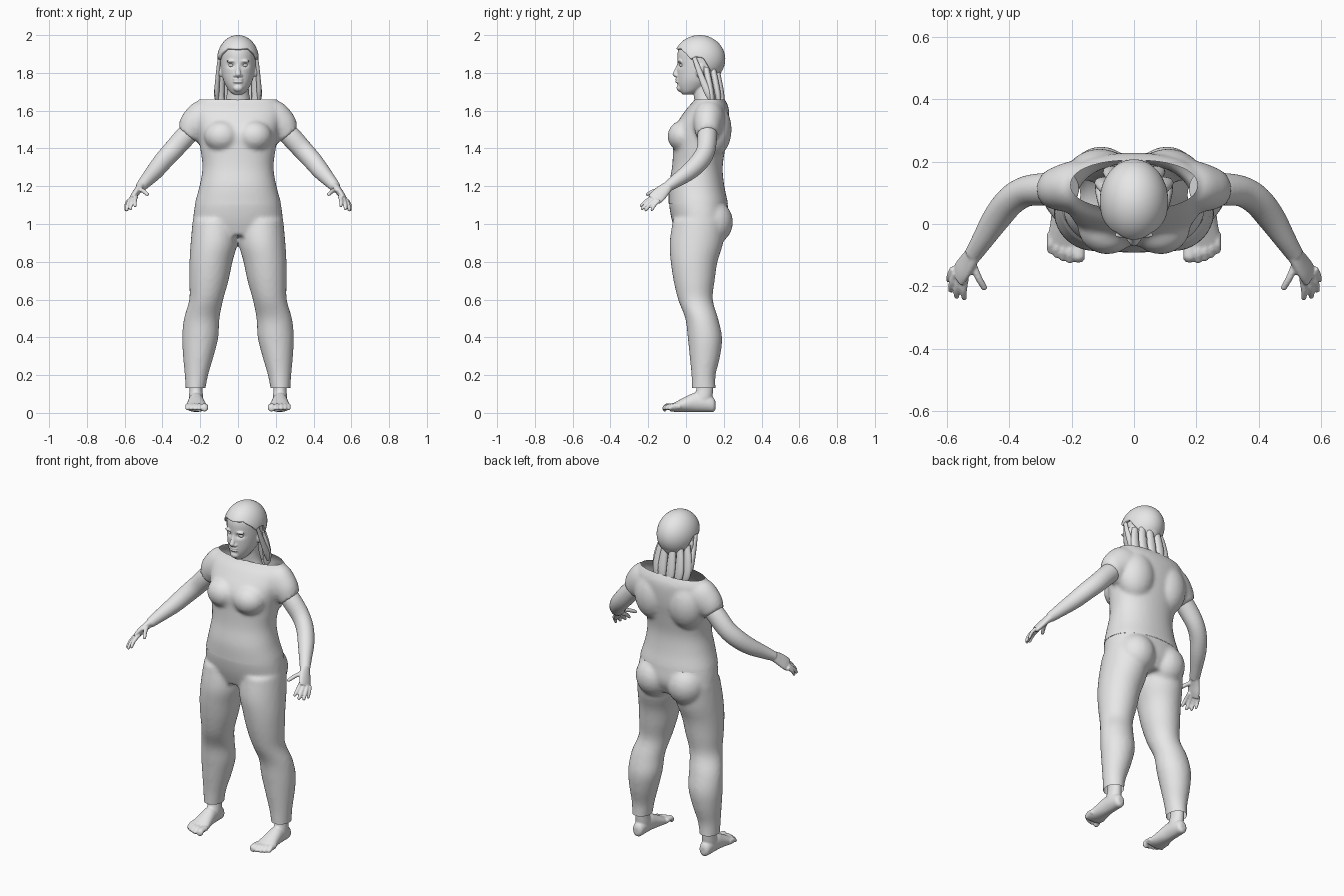
import bpy, bmesh, math
from mathutils import Vector, Matrix

grey = bpy.data.materials.new("plain grey")
grey.diffuse_color = (0.8, 0.8, 0.8, 1)
X, Y, Z = Vector((1, 0, 0)), Vector((0, 1, 0)), Vector((0, 0, 1))
SIDES = (1, -1)


def spline(secs, steps):
    """Smooth interpolation through the given sections."""
    pts = [Vector(s) for s in secs]
    out = []
    for i in range(len(pts) - 1):
        b, c = pts[i], pts[i + 1]
        a = pts[i - 1] if i else b * 2 - c
        d = pts[i + 2] if i + 2 < len(pts) else c * 2 - b
        for k in range(steps):
            t = k / steps
            out.append(0.5 * (b * 2 + (c - a) * t + (a * 2 - b * 5 + c * 4 - d) * t * t
                              + (b * 3 - a - c * 3 + d) * t ** 3))
    return out + [pts[-1]]


def loft(bm, secs, axes=None, ref=Z, side=1, n=28, steps=4, power=2.0):
    """Sections are x, y, z and two radii; rings follow the path unless axes are fixed."""
    secs = spline(secs, steps)
    rings = []
    for i, s in enumerate(secs):
        c = Vector(s[:3])
        if axes:
            u, v = axes
        else:
            t = Vector(secs[min(i + 1, len(secs) - 1)][:3]) - Vector(secs[max(i - 1, 0)][:3])
            u = t.cross(ref).normalized()
            v = u.cross(t).normalized()
        ring = []
        for k in range(n):
            a = math.tau * k / n
            ca, sa = math.cos(a), math.sin(a)
            e = 2 / power
            p = c + u * (s[3] * math.copysign(abs(ca) ** e, ca)) + v * (s[4] * math.copysign(abs(sa) ** e, sa))
            ring.append(bm.verts.new((p.x * side, p.y, p.z)))
        rings.append(ring)
    faces = [bm.faces.new((a[k], a[(k + 1) % n], b[(k + 1) % n], b[k]))
             for a, b in zip(rings, rings[1:]) for k in range(n)]
    faces += [bm.faces.new(rings[0][::-1]), bm.faces.new(rings[-1])]
    bmesh.ops.recalc_face_normals(bm, faces=faces)


def ball(bm, centre, radii, tilt=0):
    m = Matrix.Translation(centre) @ Matrix.Rotation(tilt, 4, 'X') @ Matrix.Diagonal((*radii, 1))
    bmesh.ops.create_uvsphere(bm, u_segments=24, v_segments=14, radius=1, matrix=m)


def finish(name, bm, voxel=0, smooth=0, cuts=(), sculpt=None):
    """Optionally fuse the pieces, soften them, and trim hems with planes."""
    me = bpy.data.meshes.new(name)
    bm.to_mesh(me)
    bm.free()
    ob = bpy.data.objects.new(name, me)
    bpy.context.collection.objects.link(ob)
    if voxel:
        r = ob.modifiers.new("fuse", 'REMESH')
        r.mode, r.voxel_size = 'VOXEL', voxel
        if smooth:
            s = ob.modifiers.new("soften", 'SMOOTH')
            s.factor, s.iterations = 0.5, smooth
        dg = bpy.context.evaluated_depsgraph_get()
        ob.data = bpy.data.meshes.new_from_object(ob.evaluated_get(dg))
        ob.modifiers.clear()
        bm = bmesh.new()
        bm.from_mesh(ob.data)
        for z, d in cuts:
            bmesh.ops.bisect_plane(bm, geom=bm.verts[:] + bm.edges[:] + bm.faces[:],
                                   plane_co=(0, 0, z), plane_no=(0, 0, d), clear_outer=True)
        if sculpt:
            for v in bm.verts:
                sculpt(v.co)
        bm.to_mesh(ob.data)
        bm.free()
    ob.data.materials.clear()
    ob.data.materials.append(grey)
    bpy.ops.object.select_all(action='DESELECT')
    ob.select_set(True)
    bpy.context.view_layer.objects.active = ob
    bpy.ops.object.shade_smooth_by_angle(angle=math.radians(50))
    return ob


# Trousers: hips, buttocks and two legs
bm = bmesh.new()
loft(bm, [(0, .063, 1.15, .215, .15), (0, .066, 1.1, .228, .155), (0, .075, 1.02, .238, .15),
          (0, .07, .94, .235, .12)], (X, Y), power=2.2, n=40)
for s in SIDES:
    loft(bm, [(.12, .07, 1.02, .12, .14), (.127, .055, .9, .124, .142), (.143, .043, .8, .114, .124),
              (.154, .043, .7, .104, .109), (.168, .05, .6, .09, .092), (.192, .083, .5, .094, .087),
              (.2, .1, .4, .096, .091), (.21, .1, .3, .081, .081), (.22, .093, .2, .062, .064),
              (.225, .094, .12, .052, .063), (.225, .094, .09, .052, .063)], (X, Y), side=s)
    ball(bm, (s * .105, .135, 1.01), (.11, .114, .12))
finish("trousers", bm, .011, 5, [(1.108, 1), (.132, -1)])

# Shirt: torso, bust, shoulder blades and short sleeves, open at the neck
bm = bmesh.new()
loft(bm, [(0, .065, 1.06, .23, .157), (0, .065, 1.11, .228, .157), (0, .056, 1.2, .204, .147),
          (0, .06, 1.3, .188, .134), (0, .07, 1.4, .2, .138), (0, .08, 1.5, .215, .145),
          (0, .112, 1.6, .235, .116), (0, .125, 1.65, .212, .086), (0, .125, 1.69, .175, .06)],
     (X, Y), power=2.2, n=40)
for s in SIDES:
    ball(bm, (s * .085, -.01, 1.465), (.095, .088, .085))
    ball(bm, (s * .11, .14, 1.5), (.115, .102, .15))
    loft(bm, [(.12, .12, 1.575, .085, .09), (.18, .12, 1.55, .085, .107), (.23, .115, 1.517, .075, .09),
              (.262, .112, 1.48, .062, .066), (.268, .112, 1.473, .06, .062)], ref=Y.cross(X), side=s)
finish("shirt", bm, .011, 5, [(1.108, -1), (1.66, 1)])

# Arms with palms and fingers
bm = bmesh.new()
for s in SIDES:
    loft(bm, [(.21, .115, 1.53, .048, .052), (.28, .112, 1.462, .052, .055), (.345, .105, 1.39, .049, .053),
              (.395, .075, 1.335, .048, .051), (.44, .02, 1.28, .045, .046), (.485, -.05, 1.23, .035, .036),
              (.517, -.1, 1.195, .028, .027)], side=s)
    # palm
    loft(bm, [(.51, -.09, 1.203, .027, .024), (.533, -.123, 1.175, .037, .019), (.552, -.15, 1.148, .041, .017),
              (.565, -.17, 1.128, .038, .013)], ref=Vector((.6, .3, .75)), side=s)
    for base, tip, r in (((.523, -.115, 1.185), (.477, -.212, 1.155), .0115),
                         ((.540, -.170, 1.145), (.545, -.243, 1.092), .0105),
                         ((.556, -.168, 1.136), (.570, -.238, 1.076), .0105),
                         ((.572, -.158, 1.128), (.589, -.218, 1.07), .0105),
                         ((.580, -.142, 1.125), (.596, -.185, 1.07), .0095)):
        b, t = Vector(base), Vector(tip)
        m = b.lerp(t, .55) + Vector((.003, 0, .006))
        loft(bm, [(*b, r * 1.1, r * 1.1), (*m, r, r), (*b.lerp(t, .92), r * .85, r * .85),
                  (*t, r * .4, r * .4)], side=s, n=12)
finish("arms", bm, .0045, 3)

# Feet with toes
bm = bmesh.new()
for s in SIDES:
    loft(bm, [(.222, .156, .04, .014, .02), (.222, .145, .043, .03, .038), (.222, .11, .052, .037, .047),
              (.222, .05, .056, .041, .051), (.221, 0, .046, .048, .041), (.221, -.05, .033, .057, .028),
              (.221, -.085, .026, .055, .018)], (X, Z), side=s)
    loft(bm, [(.225, .1, .2, .035, .044), (.223, .1, .13, .034, .044), (.222, .09, .08, .038, .05),
              (.222, .085, .04, .036, .05)], (X, Y), side=s)
    for x, y, r in ((.178, -.118, .021), (.206, -.12, .014), (.228, -.114, .0135), (.248, -.104, .013),
                    (.267, -.09, .013)):
        loft(bm, [(x, y + .06, .034, r, .016), (x, y + .025, .036, r * .95, .014), (x, y + .008, .027, r, r),
                  (x, y - .005, .024, r * .55, r * .55)], (X, Z), side=s, n=14)
finish("feet", bm, .005, 3)

# Head and neck
bm = bmesh.new()
loft(bm, [(0, .005, 1.685, .022, .022), (0, .02, 1.7, .043, .05), (0, .04, 1.73, .063, .083),
          (0, .057, 1.765, .079, .104), (0, .071, 1.81, .089, .119), (0, .074, 1.86, .093, .12),
          (0, .074, 1.91, .092, .118), (0, .073, 1.95, .077, .1), (0, .073, 1.98, .045, .055)], (X, Y), n=36)
loft(bm, [(0, .11, 1.57, .1, .07), (0, .107, 1.64, .07, .062), (0, .098, 1.7, .058, .06),
          (0, .09, 1.78, .056, .06)], (X, Y))
# nose bridge and tip, lips, chin
loft(bm, [(0, -.034, 1.85, .009, .012), (0, -.046, 1.82, .011, .013), (0, -.057, 1.793, .016, .015),
          (0, -.05, 1.778, .011, .011)], (X, Y), n=14)
ball(bm, (0, -.032, 1.72), (.026, .018, .02))
for z, h in ((1.766, .007), (1.753, .008)):
    ball(bm, (0, -.043, z), (.027, .014, h))
for s in SIDES:
    ball(bm, (s * .015, -.046, 1.786), (.01, .013, .008))
    ball(bm, (s * .034, -.035, 1.862), (.028, .012, .008))
    ball(bm, (s * .093, .075, 1.812), (.013, .022, .034), -.25)


def eye_sockets(co):
    if co.y < .03:
        d = ((abs(co.x) - .035) / .02) ** 2 + ((co.z - 1.84) / .013) ** 2
        co.y += .012 * math.exp(-d)


finish("head", bm, .0045, 3, sculpt=eye_sockets)

# Eyes
bm = bmesh.new()
for s in SIDES:
    ball(bm, (s * .035, -.02, 1.84), (.016, .014, .0095))
finish("eyes", bm)

# Hair cap: a dome whose lower edge frames the face and clears the ears
bm = bmesh.new()
EDGE = [(0, 1.927), (35, 1.93), (58, 1.9), (70, 1.872), (80, 1.885), (98, 1.88), (112, 1.83), (130, 1.79), (180, 1.785)]
N, M = 72, 20
top = bm.verts.new((0, .072, 2.0))
rows = []
for j in range(1, M + 1):
    row = []
    for k in range(N):
        a = math.tau * k / N
        deg = math.degrees(min(a, math.tau - a))
        for (d0, z0), (d1, z1) in zip(EDGE, EDGE[1:]):
            if d0 <= deg <= d1 + 1e-6:
                zb = z0 + (z1 - z0) * (deg - d0) / (d1 - d0)
                break
        th = math.acos((zb - 1.873) / .127) * j / M
        row.append(bm.verts.new((.11 * math.sin(th) * math.sin(a), .072 - .136 * math.sin(th) * math.cos(a),
                                 1.873 + .127 * math.cos(th))))
    rows.append(row)
for k in range(N):
    q = (k + 1) % N
    bm.faces.new((top, rows[0][k], rows[0][q]))
    for a, b in zip(rows, rows[1:]):
        bm.faces.new((a[k], b[k], b[q], a[q]))
bmesh.ops.recalc_face_normals(bm, faces=bm.faces[:])
cap = finish("hair_cap", bm)
thick = cap.modifiers.new("thickness", 'SOLIDIFY')
thick.thickness, thick.offset = .014, -1

# Hanging hair: side strands and locks at the nape
bm = bmesh.new()
for s in SIDES:
    loft(bm, [(.094, .035, 1.905, .008, .01), (.102, .055, 1.85, .009, .014), (.108, .085, 1.77, .012, .018),
              (.112, .115, 1.7, .013, .022), (.11, .13, 1.655, .006, .012)], (X, Y), side=s, n=14)
    for x, y in ((.027, .168), (.07, .15), (.095, .115)):
        loft(bm, [(x * .85, y - .01, 1.83, .018, .016), (x, y + .005, 1.76, .024, .017),
                  (x * 1.05, y + .018, 1.69, .027, .016), (x * 1.0, y + .024, 1.64, .022, .012),
                  (x * .95, y + .024, 1.615, .008, .005)], (X, Y), side=s, n=16)
finish("hair_locks", bm)
